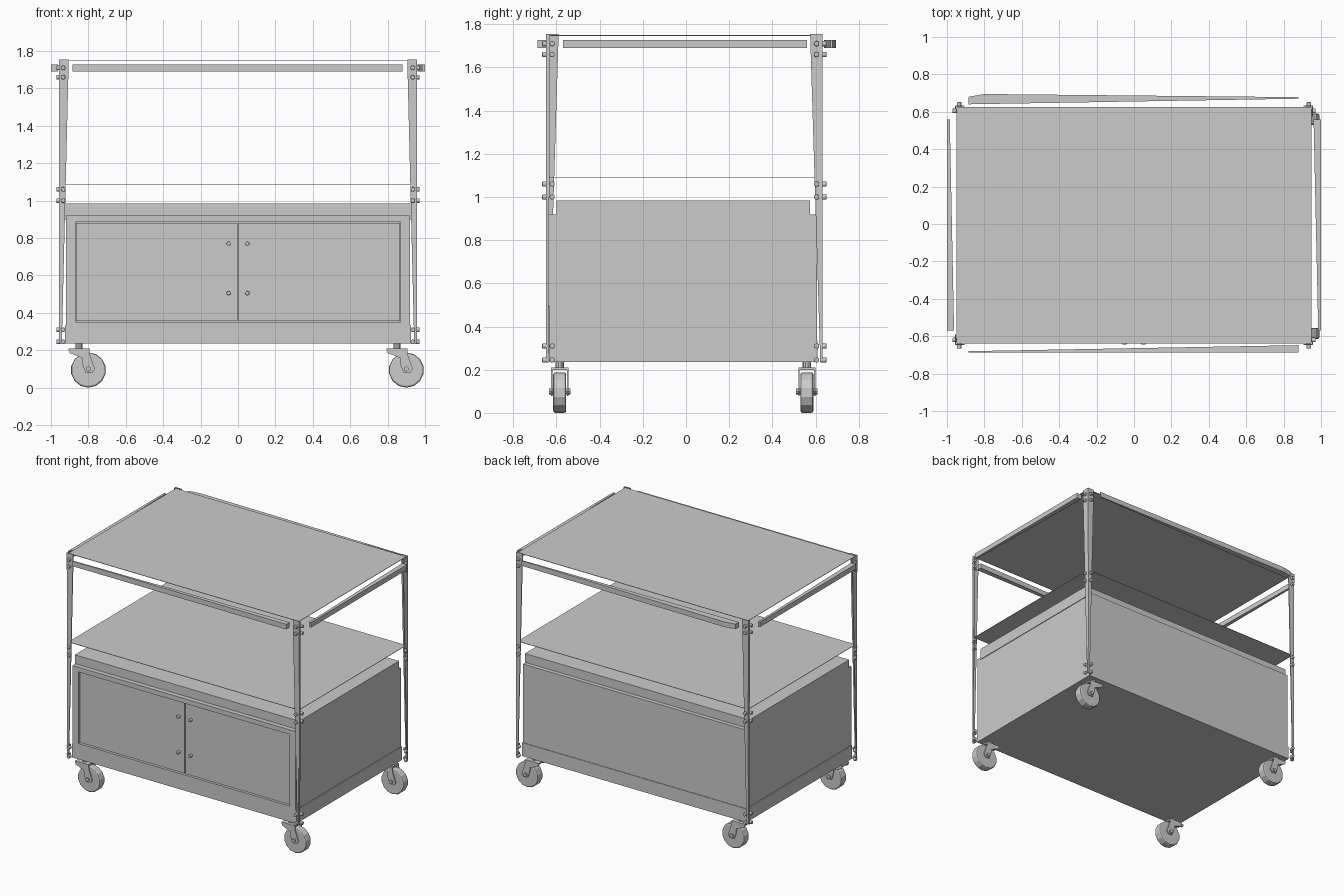
import bpy, bmesh
from mathutils import Vector, Matrix

cube = bpy.data.objects.get("Cube")
if cube:
    bpy.data.objects.remove(cube, do_unlink=True)

grey = bpy.data.materials.new("plain_grey")
grey.use_nodes = True
COLOR = (0.6, 0.6, 0.6, 1)
grey.diffuse_color = COLOR
grey.node_tree.nodes["Principled BSDF"].inputs["Base Color"].default_value = COLOR


def finish(name, bm):
    bmesh.ops.recalc_face_normals(bm, faces=bm.faces)
    mesh = bpy.data.meshes.new(name)
    bm.to_mesh(mesh)
    bm.free()
    mesh.materials.append(grey)
    obj = bpy.data.objects.new(name, mesh)
    bpy.context.collection.objects.link(obj)
    return obj


def prism(name, pts, axis, lo, hi):
    """Extrude a 2D outline along an axis; pts use the two other axes in order."""
    def place(p, d):
        c = list(p)
        c.insert("xyz".index(axis), d)
        return Vector(c)
    bm = bmesh.new()
    face = bm.faces.new([bm.verts.new(place(p, lo)) for p in pts])
    out = bmesh.ops.extrude_face_region(bm, geom=[face])
    move = place((0, 0), hi - lo)
    bmesh.ops.translate(bm, vec=move, verts=[v for v in out["geom"] if isinstance(v, bmesh.types.BMVert)])
    return finish(name, bm)


def box(name, x0, x1, y0, y1, z0, z1):
    return prism(name, [(x0, y0), (x1, y0), (x1, y1), (x0, y1)], "z", z0, z1)


def cylinder(name, centre, axis, radius, depth, sides, bevel=0):
    turn = {"x": Matrix.Rotation(1.5708, 4, "Y"), "y": Matrix.Rotation(1.5708, 4, "X"), "z": Matrix()}[axis]
    bm = bmesh.new()
    bmesh.ops.create_cone(bm, cap_ends=True, segments=sides, radius1=radius, radius2=radius,
                          depth=depth, matrix=Matrix.Translation(centre) @ turn)
    obj = finish(name, bm)
    if bevel:
        mod = obj.modifiers.new("rounded_rim", "BEVEL")
        mod.width = bevel
        mod.segments = 2
        mod.limit_method = "ANGLE"
    return obj


FRONT, BACK = -0.635, 0.61
SIDE = 0.925

# Cabinet carcass, top tray and base band
box("cabinet_body", -0.92, 0.92, -0.605, BACK - 0.004, 0.24, 0.92)
box("top_tray", -SIDE, SIDE, -0.6, 0.575, 0.9, 0.985)
box("base_band", -SIDE, SIDE, FRONT, BACK, 0.235, 0.335)

# Front frame around the doors
box("frame_bottom", -0.87, 0.87, FRONT, -0.6, 0.33, 0.352)
box("frame_top", -0.87, 0.87, FRONT, -0.6, 0.885, 0.92)
for s, side in ((-1, "right"), (1, "left")):
    a, b = sorted((s * 0.87, s * 0.92))
    box("frame_" + side, a, b, FRONT, -0.6, 0.33, 0.92)
    a, b = sorted((s * 0.004, s * 0.866))
    box("door_" + side, a, b, -0.622, -0.6, 0.356, 0.881)
    for z in (0.505, 0.77):
        cylinder("door_knob_" + side, (s * 0.05, -0.63, z), "y", 0.012, 0.03, 8, 0.004)

# Thin shelf sheets
for name, z in (("middle_shelf", 1.09), ("top_shelf", 1.75)):
    box(name, -0.95, 0.95, -0.64, 0.625, z - 0.003, z)

# Corner posts: tapering angle flanges with bolts
for sx in (-1, 1):
    for y, inward in ((-0.645, 1), (0.63, -1)):
        prism("post_face", [(sx * 0.905, 1.755), (sx * 0.958, 1.755), (sx * 0.953, 0.235), (sx * 0.942, 0.235)],
              "y", y - 0.003, y + 0.003)
        wide = 0.055 if sx * -inward > 0 else 0.015
        prism("post_side", [(y, 1.755), (y + inward * wide, 1.755), (y + inward * 0.008, 0.235), (y, 0.235)],
              "x", sx * 0.955 - 0.003, sx * 0.955 + 0.003)
        for z in (0.245, 0.31, 1.0, 1.06, 1.66, 1.71):
            cylinder("post_bolt_face", (sx * 0.935, y - inward * 0.006, z), "y", 0.013, 0.03, 8, 0.004)
            cylinder("post_bolt_side", (sx * 0.96, y + inward * 0.025, z), "x", 0.013, 0.022, 8, 0.004)

# Tapering rails around the top
rails = {
    "front_rail": [(-0.885, -0.688), (0.88, -0.688), (0.88, -0.648), (-0.885, -0.68)],
    "back_rail": [(-0.885, 0.64), (0.88, 0.67), (0.88, 0.678), (-0.8, 0.695), (-0.885, 0.68)],
    "left_rail": [(0.985, -0.57), (1.0, -0.57), (1.0, 0.56), (0.96, 0.56)],
    "right_rail": [(-1.0, -0.57), (-0.962, -0.57), (-0.985, 0.56), (-1.0, 0.56)],
}
for name, outline in rails.items():
    prism(name, outline, "z", 1.69, 1.728)

# Swivel casters
FORK = [(-0.105, 0.21), (0.005, 0.21), (0.01, 0.17), (0.035, 0.1), (0.02, 0.078),
        (-0.015, 0.08), (-0.03, 0.12), (-0.035, 0.16), (-0.1, 0.185)]
for x in (-0.8, 0.9):
    for y in (-0.585, 0.56):
        cylinder("caster_wheel", (x, y, 0.094), "y", 0.094, 0.06, 14, 0.01)
        for s in (-1, 1):
            edge = y + s * 0.037
            prism("caster_fork", [(x + px, z) for px, z in FORK], "y", edge - 0.003, edge + 0.003)
        box("fork_bridge", x - 0.105, x + 0.005, y - 0.04, y + 0.04, 0.198, 0.21)
        cylinder("caster_axle", (x, y, 0.1), "y", 0.014, 0.1, 8)
        cylinder("caster_stem", (x - 0.05, y, 0.222), "z", 0.02, 0.03, 10)
